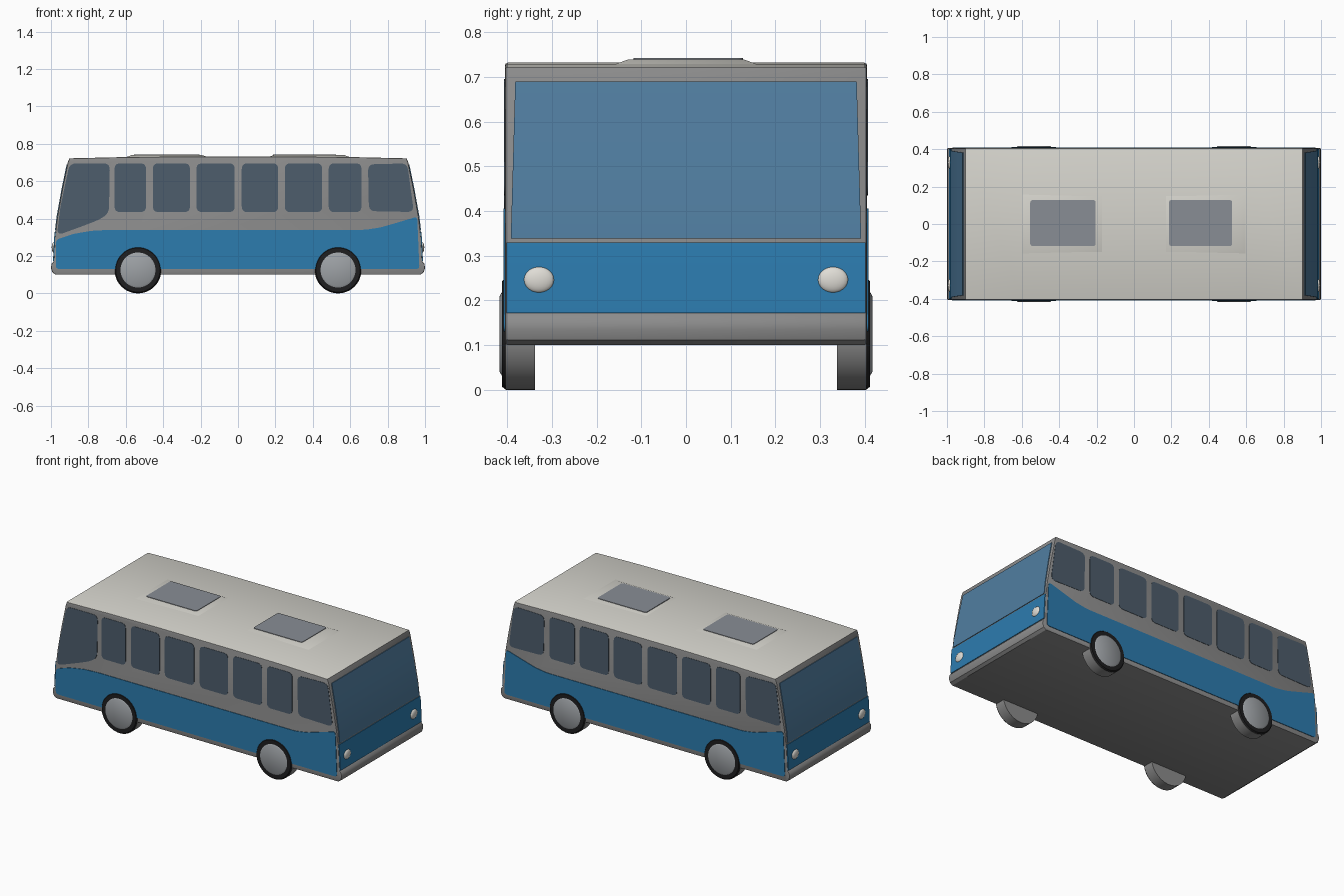
import bpy, bmesh, math
from mathutils import Vector

if "Cube" in bpy.data.objects:
    bpy.data.objects.remove(bpy.data.objects["Cube"])


def mat(name, r, g, b):
    m = bpy.data.materials.new(name)
    m.diffuse_color = (r, g, b, 1)
    m.use_nodes = True
    m.node_tree.nodes["Principled BSDF"].inputs["Base Color"].default_value = m.diffuse_color
    return m


GREY = mat("body grey", 0.26, 0.26, 0.26)
WHITE = mat("roof white", 0.66, 0.65, 0.60)
BLUE = mat("stripe blue", 0.025, 0.20, 0.43)
SCREEN = mat("end glass blue", 0.08, 0.205, 0.35)
GLASS = mat("side glass", 0.075, 0.11, 0.15)
BLACK = mat("tyre black", 0.013, 0.013, 0.014)
HUB = mat("hub grey", 0.34, 0.36, 0.38)
HATCH = mat("hatch grey", 0.25, 0.27, 0.30)
LAMP = mat("lamp white", 0.74, 0.72, 0.67)


def finish(bm, name, *mats):
    bmesh.ops.recalc_face_normals(bm, faces=bm.faces)
    me = bpy.data.meshes.new(name)
    bm.to_mesh(me)
    bm.free()
    ob = bpy.data.objects.new(name, me)
    bpy.context.collection.objects.link(ob)
    for m in mats:
        me.materials.append(m)
    bpy.context.view_layer.objects.active = ob
    ob.select_set(True)
    bpy.ops.object.shade_smooth_by_angle(angle=math.radians(32))
    ob.select_set(False)
    return ob


def prism(points, offset):
    """Closed solid from a 3D outline moved along an offset."""
    bm = bmesh.new()
    f = bm.faces.new([bm.verts.new(p) for p in points])
    ext = bmesh.ops.extrude_face_region(bm, geom=[f])["geom"]
    bmesh.ops.translate(bm, vec=offset, verts=[v for v in ext if isinstance(v, bmesh.types.BMVert)])
    bmesh.ops.recalc_face_normals(bm, faces=bm.faces)
    return bm


def rounded(pts, r, n=5):
    """2D outline with rounded corners."""
    out = []
    for i, p in enumerate(pts):
        p = Vector(p)
        a, b = Vector(pts[i - 1]) - p, Vector(pts[(i + 1) % len(pts)]) - p
        pa = p + a.normalized() * min(r, a.length * 0.45)
        pb = p + b.normalized() * min(r, b.length * 0.45)
        for k in range(n + 1):
            t = k / n
            out.append(pa * (1 - t) ** 2 + p * 2 * t * (1 - t) + pb * t * t)
    return out


def side_plate(name, pts, r, m, side, top=0.4085):
    prof = rounded(pts, r)
    finish(prism([(p[0], side * 0.40, p[1]) for p in prof], (0, side * (top - 0.40), 0)), name, m)


# Body: side profile extruded across the width, roof coloured by direction
END = [(0.10, 0.975), (0.112, 0.992), (0.135, 1.0), (0.158, 0.997), (0.172, 0.985), (0.30, 0.979),
       (0.41, 0.966), (0.56, 0.939), (0.70, 0.91), (0.722, 0.902)]
CROWN = [(0.6, 0.729), (0.25, 0.732), (-0.25, 0.732), (-0.6, 0.729)]
profile = [(x, z) for z, x in END] + CROWN + [(-x, z) for z, x in reversed(END)]
bm = prism([(x, -0.405, z) for x, z in profile], (0, 0.81, 0))
rim = [e for e in bm.edges if abs(e.verts[0].co.y - e.verts[1].co.y) < 1e-4]
bmesh.ops.bevel(bm, geom=rim, offset=0.006, segments=2, profile=0.5, affect='EDGES')
bm.normal_update()
for f in bm.faces:
    f.material_index = 1 if f.normal.z > 0.9 and f.calc_center_median().z > 0.7 else 0
finish(bm, "bus_body", GREY, WHITE)


def end_x(z):
    for (z0, x0), (z1, x1) in zip(END, END[1:]):
        if z <= z1:
            return x0 + (x1 - x0) * (z - z0) / (z1 - z0)
    return END[-1][1]


# Curved end panels: windscreen and blue apron, same at both ends
def end_panel(name, z0, z1, half, half_top, m, side):
    bm = bmesh.new()
    zs = sorted({z0, z1} | {z for z, _ in END if z0 < z < z1})
    rows = []
    for z in zs:
        h = half + (half_top - half) * (z - z0) / (z1 - z0)
        rows.append([bm.verts.new((side * (end_x(z) + d), y, z))
                     for d, y in ((-0.004, -h), (0.004, -h), (0.004, h), (-0.004, h))])
    for a, b in zip(rows, rows[1:]):
        for k in range(4):
            bm.faces.new((a[k], a[(k + 1) % 4], b[(k + 1) % 4], b[k]))
    bm.faces.new(rows[0])
    bm.faces.new(rows[-1])
    finish(bm, name, m)


for sx, end in ((1, "right"), (-1, "left")):
    end_panel(end + "_windscreen", 0.338, 0.69, 0.392, 0.382, SCREEN, sx)
    end_panel(end + "_apron", 0.172, 0.33, 0.402, 0.402, BLUE, sx)
    for sy in (1, -1):
        bm = bmesh.new()
        bmesh.ops.create_uvsphere(bm, u_segments=24, v_segments=12, radius=1)
        bmesh.ops.scale(bm, vec=(0.012, 0.034, 0.029), verts=bm.verts)
        bmesh.ops.translate(bm, vec=(sx * 0.984, sy * 0.329, 0.246), verts=bm.verts)
        finish(bm, end + "_headlamp", LAMP)

# Side stripes and windows
RISE = [(0.68, 0.34), (0.76, 0.352), (0.85, 0.378), (0.958, 0.41), (0.97, 0.13)]
DROP = [(-0.974, 0.13), (-0.974, 0.287), (-0.88, 0.318), (-0.78, 0.335), (-0.68, 0.34)]
END_WINDOW = [(0.695, 0.69), (0.905, 0.695), (0.94, 0.435), (0.70, 0.44)]
CAB_WINDOW = [(-0.90, 0.695), (-0.685, 0.695), (-0.69, 0.43), (-0.74, 0.395), (-0.83, 0.36),
              (-0.968, 0.31), (-0.95, 0.46)]
SPANS = [(-0.66, -0.492), (-0.455, -0.257), (-0.222, -0.018), (0.02, 0.215), (0.25, 0.45), (0.485, 0.66)]


def flip(pts):
    return [(-x, z) for x, z in reversed(pts)]


for sy, label in ((-1, "front"), (1, "back")):
    left = DROP if sy < 0 else flip(RISE)
    side_plate(label + "_stripe", left + RISE, 0.02, BLUE, sy)
    side_plate(label + "_right_window", END_WINDOW, 0.035, GLASS, sy, 0.407)
    side_plate(label + "_left_window", CAB_WINDOW if sy < 0 else flip(END_WINDOW), 0.035, GLASS, sy, 0.407)
    for a, b in SPANS:
        side_plate(label + "_window", [(a, 0.695), (b, 0.695), (b, 0.435), (a, 0.435)], 0.03, GLASS, sy, 0.407)


# Wheels: grey tread, black tyre wall, slightly domed hub
def disc(name, r0, r1, y0, y1, x, sy, m):
    bm = bmesh.new()
    rows = [[bm.verts.new((x + r * math.cos(k * math.tau / 48), sy * y, 0.125 + r * math.sin(k * math.tau / 48)))
             for k in range(48)] for r, y in ((r0, y0), (r1, y1))]
    for k in range(48):
        j = (k + 1) % 48
        bm.faces.new((rows[0][k], rows[0][j], rows[1][j], rows[1][k]))
    bm.faces.new(rows[0])
    bm.faces.new(rows[1])
    finish(bm, name, m)


for x in (-0.535, 0.535):
    for sy in (-1, 1):
        disc("wheel_tread", 0.125, 0.125, 0.338, 0.404, x, sy, GREY)
        disc("tyre_wall", 0.124, 0.118, 0.404, 0.412, x, sy, BLACK)
        disc("wheel_hub", 0.097, 0.085, 0.410, 0.417, x, sy, HUB)

# Roof hatches: raised white pads with grey lids
for x0, x1, a, b in ((-0.60, -0.16, -0.555, -0.205), (0.16, 0.60, 0.187, 0.525)):
    bm = bmesh.new()
    rows = [[bm.verts.new((x, y, z)) for x, y in ((x0 + d, -0.16 + d), (x1 - d, -0.16 + d),
                                                  (x1 - d, 0.16 - d), (x0 + d, 0.16 - d))]
            for d, z in ((0, 0.728), (0.03, 0.739))]
    for k in range(4):
        j = (k + 1) % 4
        bm.faces.new((rows[0][k], rows[0][j], rows[1][j], rows[1][k]))
    bm.faces.new(rows[0])
    bm.faces.new(rows[1])
    finish(bm, "hatch_pad", WHITE)
    lid = rounded([(a, -0.118), (b, -0.118), (b, 0.128), (a, 0.128)], 0.015)
    finish(prism([(p[0], p[1], 0.736) for p in lid], (0, 0, 0.006)), "hatch_lid", HATCH)
